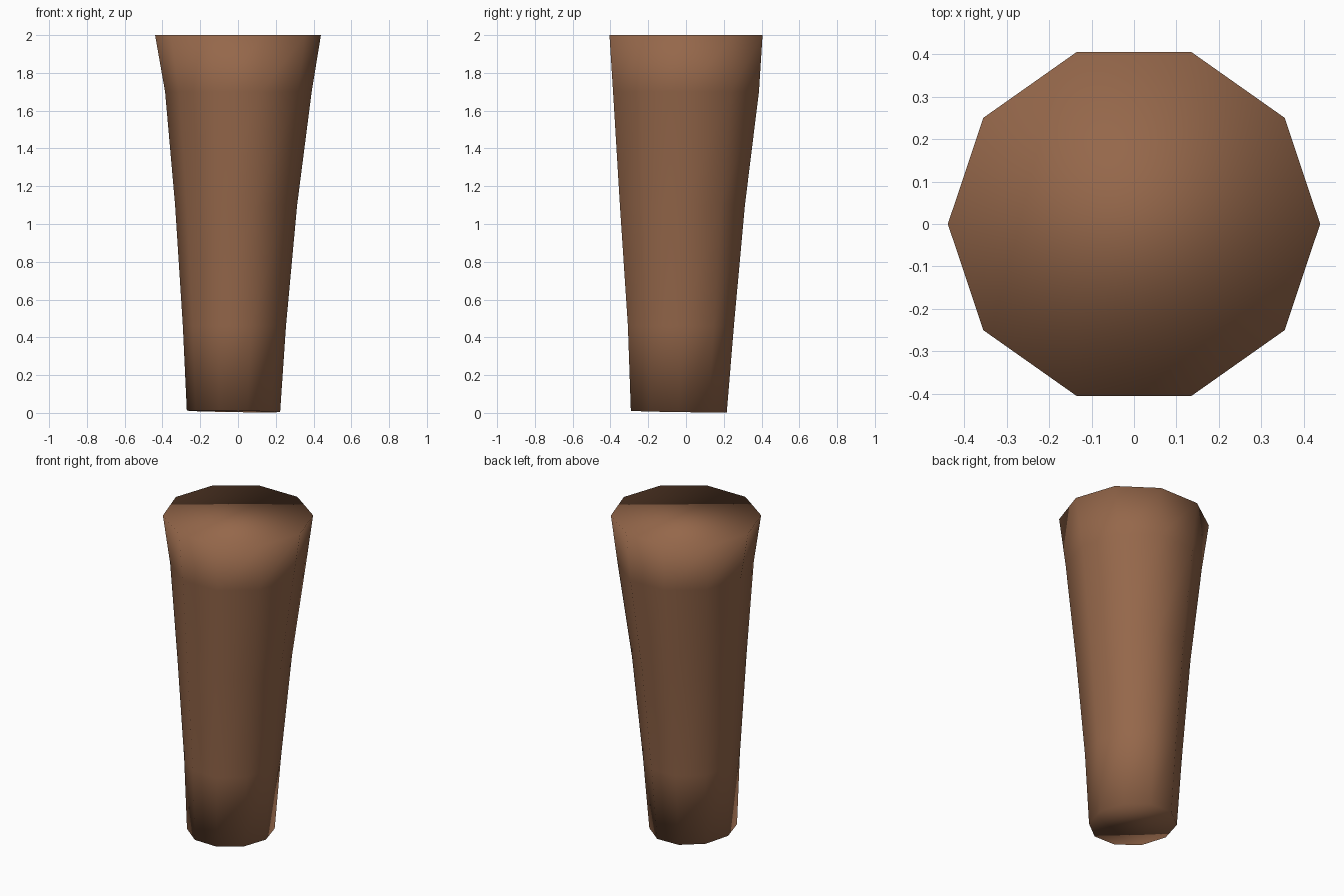
import bpy, bmesh, math

if "Cube" in bpy.data.objects:
    bpy.data.objects.remove(bpy.data.objects["Cube"])

SIDES = 10

# bark colour
bark = bpy.data.materials.new("bark_brown")
bark.diffuse_color = (0.30, 0.136, 0.069, 1.0)
bark.use_nodes = True
bark.node_tree.nodes["Principled BSDF"].inputs["Base Color"].default_value = bark.diffuse_color

# rings from bottom to top: z, centre x, centre y, radius x, radius y
rings = [
    (0.008, -0.024, -0.038, 0.247, 0.267),
    (0.46, -0.019, -0.027, 0.273, 0.295),
    (1.10, -0.010, -0.019, 0.323, 0.348),
    (1.70, 0.002, 0.000, 0.388, 0.406),
    (2.00, 0.000, 0.000, 0.439, 0.426),
]

bm = bmesh.new()
loops = []
for i, (z, cx, cy, rx, ry) in enumerate(rings):
    loop = []
    for k in range(SIDES):
        a = 2 * math.pi * k / SIDES
        c, s = math.cos(a), math.sin(a)
        # the foot is cut at a very slight slant
        dz = -0.004 * (c + s) if i == 0 else 0
        loop.append(bm.verts.new((cx + rx * c, cy + ry * s, max(z + dz, 0))))
    loops.append(loop)

# tapered side walls
for lo, hi in zip(loops, loops[1:]):
    for k in range(SIDES):
        n = (k + 1) % SIDES
        bm.faces.new((lo[k], lo[n], hi[n], hi[k]))

# flat end caps, smooth shaded together with the walls
bm.faces.new(loops[-1])
bm.faces.new(loops[0][::-1])
for f in bm.faces:
    f.smooth = True
bm.normal_update()

mesh = bpy.data.meshes.new("trunk")
bm.to_mesh(mesh)
bm.free()
mesh.materials.append(bark)
trunk = bpy.data.objects.new("trunk", mesh)
bpy.context.collection.objects.link(trunk)
